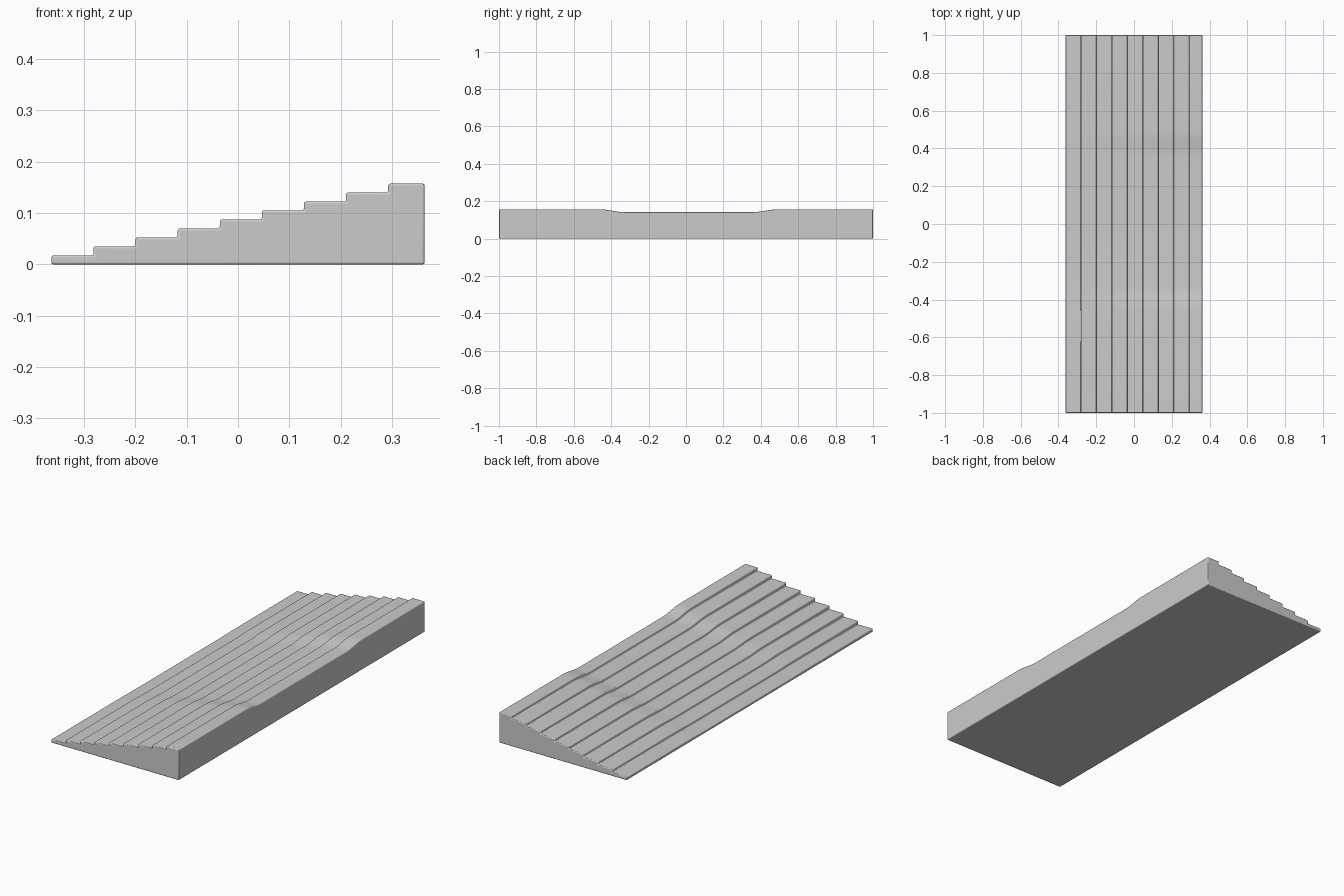
import bpy, bmesh, math

if "Cube" in bpy.data.objects:
    bpy.data.objects.remove(bpy.data.objects["Cube"])

# Step layout: nosing positions and tread heights
STEPS = 9
X0, X1, HALF_LEN = -0.363, 0.363, 1.0
RUN, RISE = 0.0819, 0.01745

# Stair cross-section (x, z)
profile = [(X1, 0.0), (X0, 0.0)]
for i in range(STEPS):
    x = X0 + i * RUN
    z = (i + 1) * RISE
    if i:
        profile.append((x, z - RISE))
    profile.append((x, z))
profile.append((X1, STEPS * RISE))


def smooth(t):
    t = max(0.0, min(1.0, t))
    return t * t * (3 - 2 * t)


def wear(y):
    """Height factor: the middle of the flight is worn down."""
    depth = smooth((y + 0.46) / 0.13) if y < 0 else smooth((0.49 - y) / 0.13)
    return 1 - 0.095 * depth


# Sections along the length, closer together on the worn slopes
ys = [-HALF_LEN] + [-0.46 + 0.13 * k / 8 for k in range(9)]
ys += [0.36 + 0.13 * k / 8 for k in range(9)] + [HALF_LEN]

# Loft the sections into a closed solid
bm = bmesh.new()
rings = [[bm.verts.new((x, y, z * wear(y))) for x, z in profile] for y in ys]
n = len(profile)
for a, b in zip(rings, rings[1:]):
    for i in range(n):
        j = (i + 1) % n
        bm.faces.new((a[i], a[j], b[j], b[i]))
bm.faces.new(rings[0])
bm.faces.new(rings[-1])
bmesh.ops.recalc_face_normals(bm, faces=bm.faces)
mesh = bpy.data.meshes.new("worn_steps")
bm.to_mesh(mesh)
bm.free()
steps = bpy.data.objects.new("worn_steps", mesh)
bpy.context.collection.objects.link(steps)

# Softened edges
bevel = steps.modifiers.new("soft_edges", 'BEVEL')
bevel.width = 0.004
bevel.segments = 3
bevel.limit_method = 'ANGLE'
bevel.angle_limit = math.radians(40)

bpy.context.view_layer.objects.active = steps
steps.select_set(True)
bpy.ops.object.shade_smooth_by_angle(angle=math.radians(40))
